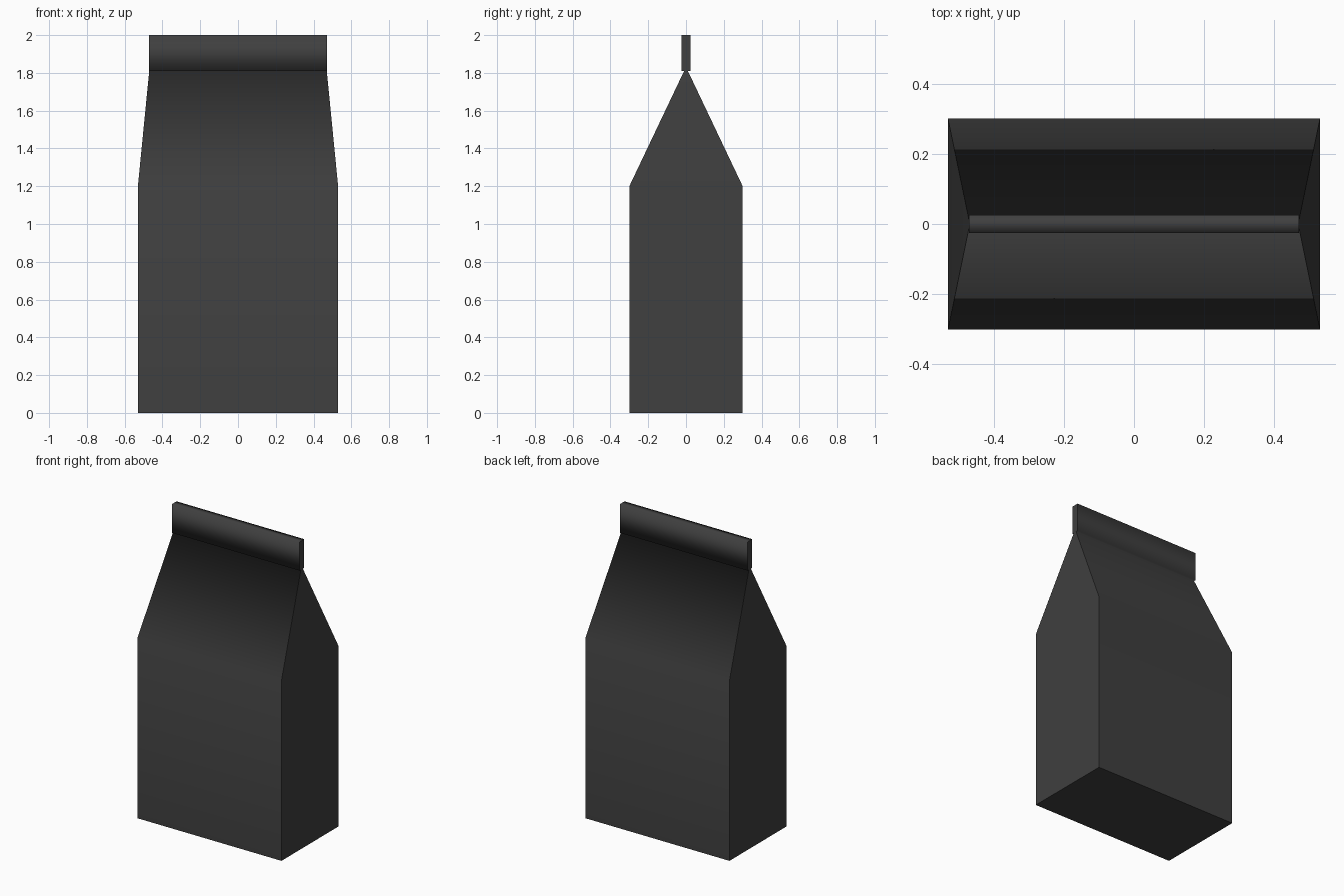
import bpy
import bmesh

cube = bpy.data.objects.get("Cube")
if cube:
    bpy.data.objects.remove(cube, do_unlink=True)

# Dark paper material
paper = bpy.data.materials.new("charcoal paper")
paper.use_nodes = True
paper.diffuse_color = (0.05, 0.05, 0.05, 1)
paper.node_tree.nodes["Principled BSDF"].inputs["Base Color"].default_value = paper.diffuse_color

# Cross-sections from the base up: half width, half depth, height
base = (0.53, 0.30, 0.0)
shoulder = (0.53, 0.30, 1.2)
neck = (0.47, 0.01, 1.81)
seal_bottom = (0.47, 0.025, 1.81)
seal_top = (0.47, 0.025, 2.0)

bm = bmesh.new()
rings = []
for w, d, z in (base, shoulder, neck, seal_bottom, seal_top):
    rings.append([bm.verts.new((x, y, z))
                  for x, y in ((-w, -d), (w, -d), (w, d), (-w, d))])

# Bag walls, folded neck and seal strip; the ledge under the seal runs front and back only
for low, high in zip(rings, rings[1:]):
    for i in range(4):
        j = (i + 1) % 4
        ledge = low is rings[2]
        if ledge and i % 2:
            continue
        bm.faces.new((low[i], low[j], high[j], high[i]))
bottom = bm.faces.new(rings[0][::-1])
top = bm.faces.new(rings[-1])

# Smooth along the front, fold and seal; crisp at the side creases and the base
bm.normal_update()
for face in bm.faces:
    face.smooth = True
for edge in bm.edges:
    sides = [abs(f.normal.x) > 0.5 for f in edge.link_faces]
    edge.smooth = len(set(sides)) == 1 and bottom not in edge.link_faces

mesh = bpy.data.meshes.new("paper_bag")
bm.to_mesh(mesh)
bm.free()
mesh.materials.append(paper)
bag = bpy.data.objects.new("paper_bag", mesh)
bpy.context.collection.objects.link(bag)
